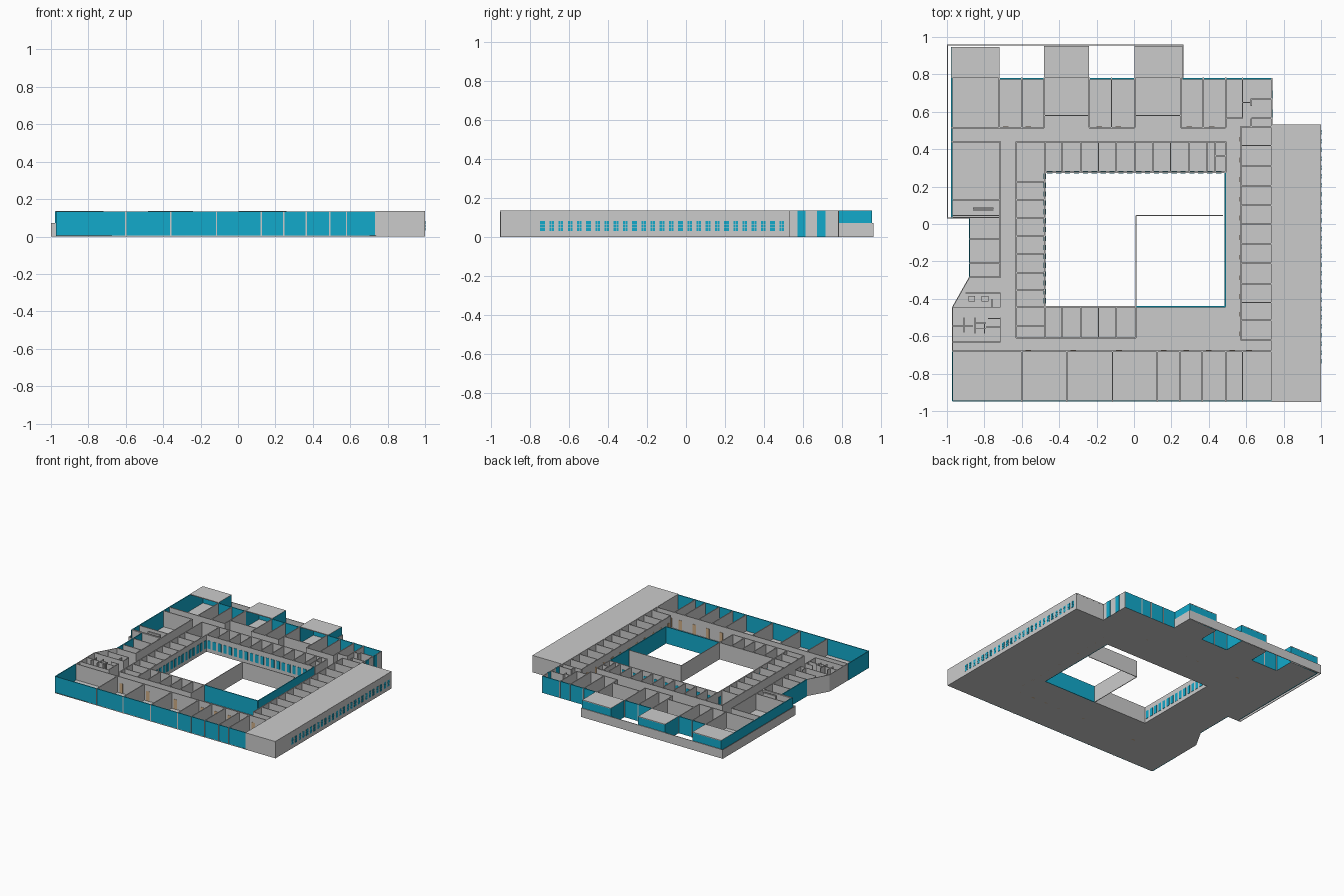
import bpy, bmesh
from mathutils import Matrix, Vector

H = 0.135   # wall height
T = 0.007   # wall thickness


def material(name, rgb):
    m = bpy.data.materials.new(name)
    m.diffuse_color = (*rgb, 1)
    return m


GLASS = material("glass_blue", (0.006, 0.40, 0.60))
WOOD = material("door_wood", (0.62, 0.42, 0.24))


def box(bm, x0, x1, y0, y1, z0, z1):
    c = Vector(((x0 + x1) / 2, (y0 + y1) / 2, (z0 + z1) / 2))
    bmesh.ops.create_cube(bm, size=1, matrix=Matrix.Translation(c) @ Matrix.Diagonal((x1 - x0, y1 - y0, z1 - z0, 1)))


def wall(bm, x0, y0, x1, y1, z0=0.0, z1=H, t=T):
    """Upright slab centred on a plan segment."""
    a, b = Vector((x0, y0, 0)), Vector((x1, y1, 0))
    d = b - a
    m = (Matrix.Translation((a + b) / 2 + Vector((0, 0, (z0 + z1) / 2)))
         @ d.to_track_quat('X', 'Z').to_matrix().to_4x4()
         @ Matrix.Diagonal((d.length, t, z1 - z0, 1)))
    bmesh.ops.create_cube(bm, size=1, matrix=m)


def finish(name, bm, mat=None):
    me = bpy.data.meshes.new(name)
    bm.to_mesh(me)
    bm.free()
    if mat:
        me.materials.append(mat)
    ob = bpy.data.objects.new(name, me)
    bpy.context.collection.objects.link(ob)


def walls(name, segs, mat=None, **kw):
    bm = bmesh.new()
    for s in segs:
        wall(bm, *s, **kw)
    finish(name, bm, mat)


def across(xs, y0, y1):
    return [(x, y0, x, y1) for x in xs]


def along(ys, x0, x1):
    return [(x0, y, x1, y) for y in ys]


# floor slab with the courtyard cut out
outline = [(-.97, -.95), (1, -.95), (1, .53), (.737, .53), (.737, .78), (.26, .78), (.26, .953),
           (.004, .953), (.004, .78), (-.24, .78), (-.24, .953), (-.48, .953), (-.48, .78),
           (-.72, .78), (-.72, .947), (-.977, .947), (-.977, .03), (-.88, .03), (-.88, -.29), (-.97, -.445)]
court = [(-.475, -.44), (.485, -.44), (.485, .275), (-.475, .275)]
cu = bpy.data.curves.new("floor_outline", 'CURVE')
cu.dimensions, cu.fill_mode, cu.extrude = '2D', 'BOTH', 0.003
for pts in (outline, court):
    sp = cu.splines.new('POLY')
    sp.points.add(len(pts) - 1)
    for p, (x, y) in zip(sp.points, pts):
        p.co = (x, y, 0, 1)
    sp.use_cyclic_u = True
tmp = bpy.data.objects.new("floor_tmp", cu)
bpy.context.collection.objects.link(tmp)
me = bpy.data.meshes.new_from_object(tmp.evaluated_get(bpy.context.evaluated_depsgraph_get()))
bpy.data.objects.remove(tmp)
floor = bpy.data.objects.new("floor_slab", me)
floor.location.z = 0.003
bpy.context.collection.objects.link(floor)

# front wing: corridor wall and rooms
front_x = [-.6, -.36, -.115, .125, .245, .365, .49, .58]
walls("front_wing_walls", across(front_x, -.952, -.68) + [(-.97, -.68, .737, -.68)])
walls("front_glazing", [(-.97, -.946, .737, -.946), (-.97, -.946, -.97, -.68)], GLASS)

# east offices
east_y = [.52, .42, .31, .205, .1, 0, -.105, -.21, -.32, -.42, -.515, -.62]
walls("east_office_walls", along(east_y, .57, .737) + [(.57, -.62, .57, .52), (.737, -.95, .737, .78)])
walls("east_glass_strips", [(.738, .57, .738, .612), (.738, .672, .738, .715)], GLASS, t=T + .003)

# covered east block with its roof
bm = bmesh.new()
wall(bm, .997, -.95, .997, .53)
wall(bm, .737, -.947, 1, -.947)
wall(bm, .737, .527, 1, .527)
box(bm, .734, 1, -.953, .531, H - .006, H + .002)
finish("east_block", bm)

# east facade windows, three panes each
bm = bmesh.new()
for i in range(27):
    y = -.735 + i * 1.225 / 26
    for z in (.032, .050, .068):
        for s in (-.0065, .0065):
            box(bm, .995, 1.002, y + s - .0055, y + s + .0055, z, z + .015)
finish("east_facade_windows", bm, GLASS)

# back wing rooms
back_x = [-.72, -.6, -.48, -.24, -.12, .004, .25, .37]
back = across(back_x, .515, .784) + [
    (-.977, .515, -.48, .515), (-.48, .58, -.24, .58), (-.24, .515, .004, .515),
    (.004, .58, .25, .58), (.25, .515, .49, .515), (.49, .515, .49, .784),
    (.49, .565, .58, .565), (.58, .565, .58, .784), (.58, .65, .63, .65),
    (.627, .63, .627, .67), (.627, .67, .737, .67), (.627, .565, .737, .565),
    (.627, .525, .627, .565)]
walls("back_wing_walls", back)
walls("back_glazing", [(-.72, .777, -.48, .777), (-.24, .777, .004, .777), (.26, .777, .737, .777)], GLASS)

# three projecting bays: glass sides and flat roofs
glass, roof = bmesh.new(), bmesh.new()
for x0, x1, y in ((-.977, -.72, .947), (-.48, -.24, .953), (.004, .26, .953)):
    for x in (x0 + .003, x1 - .003):
        wall(glass, x, .78, x, y)
    wall(glass, x0, y - .004, x1, y - .004)
    box(roof, x0, x1, .78, y, H - .004, H + .002)
finish("bay_glazing", glass, GLASS)
finish("bay_roofs", roof)

# low terrace wall around the back left
walls("terrace_wall", [(-.998, .03, -.998, .957), (-1, .957, .265, .957), (.263, .78, .263, .957),
                       (-1, .031, -.88, .031)], z1=.072, t=.005)

# west side: hall, offices
walls("west_rooms", along([-.08, -.21, -.285], -.88, -.715) + [
    (-.715, -.285, -.715, .44), (-.977, .44, -.715, .44), (-.977, .035, -.715, .035),
    (-.97, .045, -.72, .045), (-.97, .13, -.715, .13),
    (-.86, .085, -.75, .085), (-.86, .075, -.75, .075)])
walls("west_glazing", [(-.974, .03, -.974, .78), (-.88, -.285, -.88, .03)], GLASS)

# slanted corner and washrooms
walls("washroom_walls", [
    (-.88, -.285, -.97, -.445), (-.97, -.445, -.97, -.68), (-.97, -.445, -.715, -.445),
    (-.9, -.37, -.715, -.37), (-.715, -.445, -.715, -.37), (-.76, -.445, -.76, -.40),
    (-.97, -.63, -.715, -.63), (-.715, -.63, -.715, -.5), (-.78, -.505, -.715, -.505),
    (-.97, -.545, -.86, -.545), (-.91, -.58, -.91, -.5), (-.85, -.585, -.85, -.5),
    (-.85, -.53, -.79, -.53), (-.85, -.56, -.79, -.56), (-.8, -.585, -.8, -.53), (-.79, -.55, -.715, -.55)], t=.005)
bm = bmesh.new()
for x in (-.868, -.797):
    box(bm, x - .018, x + .018, -.415, -.385, 0, .1)
finish("washroom_shafts", bm)

# offices around the courtyard
north_x = [-.475, -.385, -.285, -.19, -.095, .004, .1, .195, .295, .39, .435, .49]
west_y = [.225, .13, .03, -.065, -.16, -.26, -.355, -.445, -.545, -.61]
south_x = [-.475, -.385, -.285, -.19, -.095, .01]
walls("north_court_offices", across(north_x, .275, .44) + [(-.63, .44, .49, .44), (.435, .365, .49, .365),
                                                           (-.475, .277, .49, .277)])
walls("west_court_offices", along(west_y, -.63, -.477) + [(-.63, -.61, -.63, .44), (-.477, -.44, -.477, .277)])
walls("south_court_offices", across(south_x, -.61, -.442) + [(-.63, -.61, .01, -.61), (-.477, -.442, .01, -.442)])

# courtyard glazing and the free-standing courtyard wall
walls("court_glazing", [(.01, -.442, .488, -.442), (.488, -.442, .488, .277)], GLASS)
walls("court_wall", [(.01, -.442, .01, .045), (.01, .045, .475, .045)], t=.005)

# courtyard windows
bm = bmesh.new()
for i in range(20):
    x = -.45 + i * .0475
    wall(bm, x - .014, .277, x + .014, .277, .03, .095, T + .005)
for i in range(15):
    y = -.41 + i * .0475
    wall(bm, -.477, y - .014, -.477, y + .014, .03, .095, T + .005)
finish("court_windows", bm, GLASS)

# wooden doors along the corridors
bm = bmesh.new()
for x in front_x:
    wall(bm, x + .02, -.68, x + .05, -.68, 0, .085, T + .003)
for x in (-.7, -.58, -.2, -.1, .28, .4):
    wall(bm, x, .515, x + .03, .515, 0, .085, T + .003)
for y in east_y[1:]:
    wall(bm, .57, y + .02, .57, y + .045, 0, .085, T + .003)
finish("corridor_doors", bm, WOOD)
